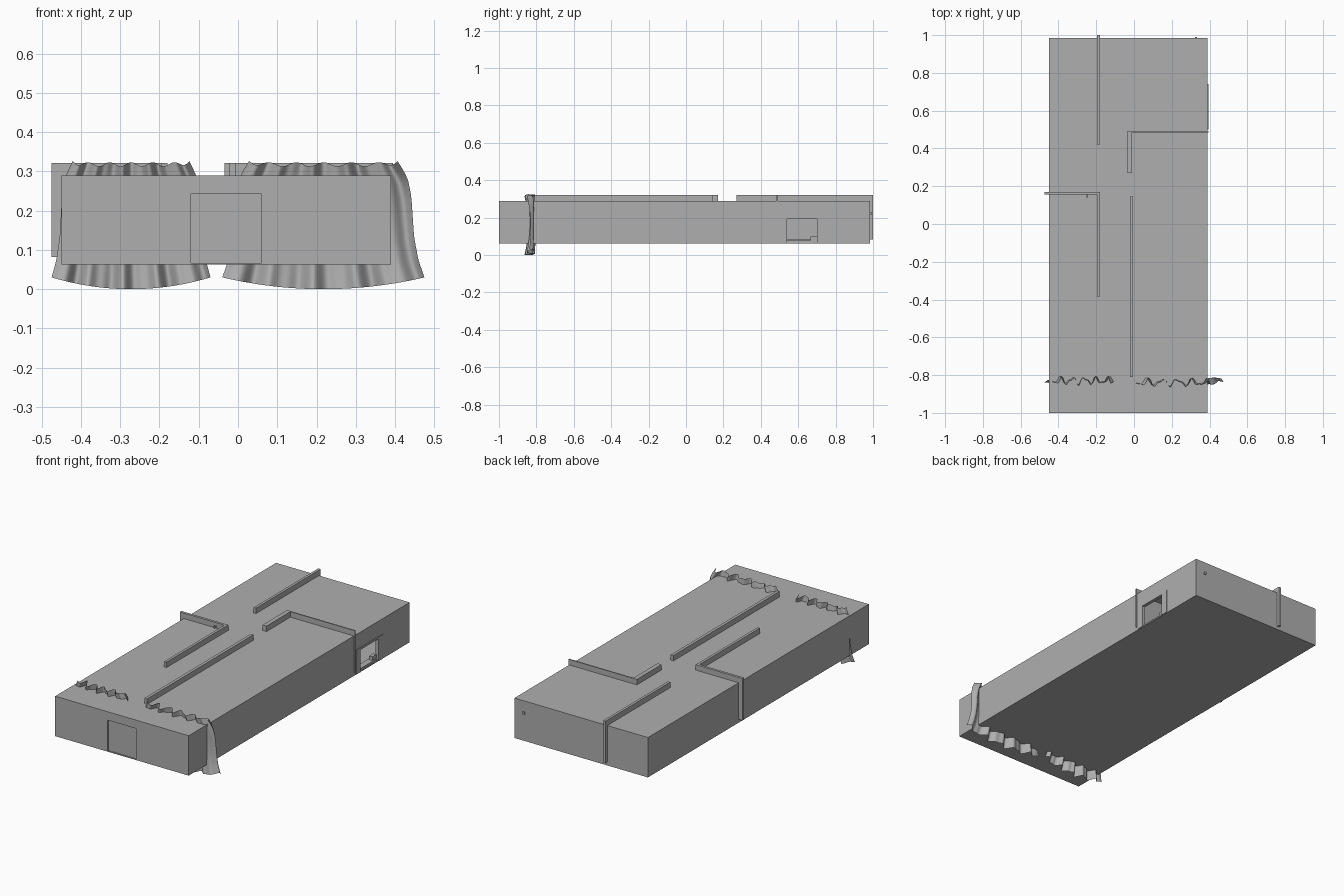
import bpy, bmesh, math
from mathutils import Vector

if "Cube" in bpy.data.objects:
    bpy.data.objects.remove(bpy.data.objects["Cube"])

grey = bpy.data.materials.new("plain grey")
grey.diffuse_color = (0.43, 0.43, 0.43, 1)
grey.use_nodes = True
grey.node_tree.nodes["Principled BSDF"].inputs["Base Color"].default_value = grey.diffuse_color

X0, X1, Y0, Y1, Z0, Z1 = -0.45, 0.39, -1.0, 0.985, 0.063, 0.29


def finish(name, bm):
    me = bpy.data.meshes.new(name)
    bm.to_mesh(me)
    bm.free()
    me.materials.append(grey)
    ob = bpy.data.objects.new(name, me)
    bpy.context.collection.objects.link(ob)
    return ob


def box(name, x0, x1, y0, y1, z0, z1):
    bm = bmesh.new()
    bmesh.ops.create_cube(bm, size=1)
    for v in bm.verts:
        v.co = ((x0 + x1) / 2 + v.co.x * (x1 - x0),
                (y0 + y1) / 2 + v.co.y * (y1 - y0),
                (z0 + z1) / 2 + v.co.z * (z1 - z0))
    return finish(name, bm)


def ring(bm, a, b):
    """Join two matching loops of points with quads."""
    for i in range(4):
        j = (i + 1) % 4
        bm.faces.new([bm.verts.new(p) for p in (a[i], a[j], b[j], b[i])])


def rect(fn, u0, u1, v0, v1):
    return [Vector(fn(u, v)) for u, v in ((u0, v0), (u1, v0), (u1, v1), (u0, v1))]


# Room shell: plain sides, recessed front door, open window on the right
bm = bmesh.new()
bmesh.ops.create_cube(bm, size=1)
for v in bm.verts:
    v.co = (X1 if v.co.x > 0 else X0, Y1 if v.co.y > 0 else Y0, Z1 if v.co.z > 0 else Z0)
bm.normal_update()
bmesh.ops.delete(bm, geom=[f for f in bm.faces if f.normal.y < -0.5 or f.normal.x > 0.5],
                 context='FACES_ONLY')
front = lambda u, v: (u, Y0, v)
outer = rect(front, X0, X1, Z0, Z1)
door = rect(front, -0.12, 0.06, 0.067, 0.242)
door_back = [p + Vector((0, 0.007, 0)) for p in door]
ring(bm, outer, door)
ring(bm, door, door_back)
bm.faces.new([bm.verts.new(p) for p in door_back])
right = lambda u, v: (X1, u, v)
outer = rect(right, Y0, Y1, Z0, Z1)
window = rect(right, 0.54, 0.70, 0.068, 0.192)
ring(bm, outer, window)
ring(bm, window, [p - Vector((0.015, 0, 0)) for p in window])
bmesh.ops.remove_doubles(bm, verts=bm.verts, dist=1e-5)
finish("room_shell", bm)

# Window surround and the low items inside the opening
box("window_side_near", X1, X1 + 0.004, 0.50, 0.54, 0.065, 0.203)
box("window_side_far", X1, X1 + 0.004, 0.70, 0.74, 0.065, 0.203)
box("window_head", X1, X1 + 0.004, 0.54, 0.70, 0.192, 0.203)
box("window_sill", 0.35, 0.385, 0.54, 0.70, 0.066, 0.078)
box("window_latch", 0.36, 0.38, 0.665, 0.70, 0.078, 0.10)

# Dividing walls rising through the roof: x0, x1, y0, y1
walls = {
    "back_divider": (-0.195, -0.18, 0.42, 1.0),
    "right_divider_stub": (-0.035, -0.01, 0.27, 0.492),
    "right_cross_wall": (-0.01, 0.395, 0.485, 0.492),
    "left_cross_wall": (-0.475, -0.195, 0.156, 0.17),
    "left_divider": (-0.195, -0.18, -0.385, 0.17),
    "middle_divider": (-0.022, -0.005, -0.81, 0.145),
}
for name, (x0, x1, y0, y1) in walls.items():
    box(name, x0, x1, y0, y1, 0.082, 0.321)

# Small fittings
box("wall_hook", -0.252, -0.244, 0.14, 0.156, 0.295, 0.305)
box("back_switch", 0.322, 0.334, Y1, Y1 + 0.006, 0.215, 0.229)


def half_width(t):
    """Curtain half width from hem (t = 0) to top (t = 1)."""
    pts = ((0, 0.2575), (0.15, 0.242), (0.35, 0.231), (0.7, 0.224),
           (0.85, 0.215), (0.93, 0.202), (1, 0.189))
    for (a, wa), (b, wb) in zip(pts, pts[1:]):
        if t <= b:
            return wa + (wb - wa) * (t - a) / (b - a)
    return pts[-1][1]


def curtain(name, cx, cy, scale):
    bm = bmesh.new()
    nu, nv = 96, 18
    rows = []
    for j in range(nv + 1):
        t = j / nv
        row = []
        for i in range(nu + 1):
            s = 2 * i / nu - 1
            hem = 0.03 * s * s
            top = 0.318 + 0.005 * math.sin(17 * s + 1.5) + 0.010 * abs(s) ** 12
            amp = 0.011 + 0.005 * (2 * t - 1) ** 2
            y = amp * (math.sin(15.5 * s + 0.6 * t) + 0.5 * math.sin(27 * s + 1.3 + t))
            y -= 0.012 * (2 * t - 1) ** 2 - 0.006
            row.append(bm.verts.new((cx + scale * s * half_width(t), cy + y,
                                     hem + (top - hem) * t)))
        rows.append(row)
    for a, b in zip(rows, rows[1:]):
        for i in range(nu):
            bm.faces.new((a[i], a[i + 1], b[i + 1], b[i]))
    ob = finish(name, bm)
    for p in ob.data.polygons:
        p.use_smooth = True


# Pair of wavy curtains near the front
curtain("left_curtain", -0.2725, -0.825, 0.786)
curtain("right_curtain", 0.2175, -0.834, 1.0)
